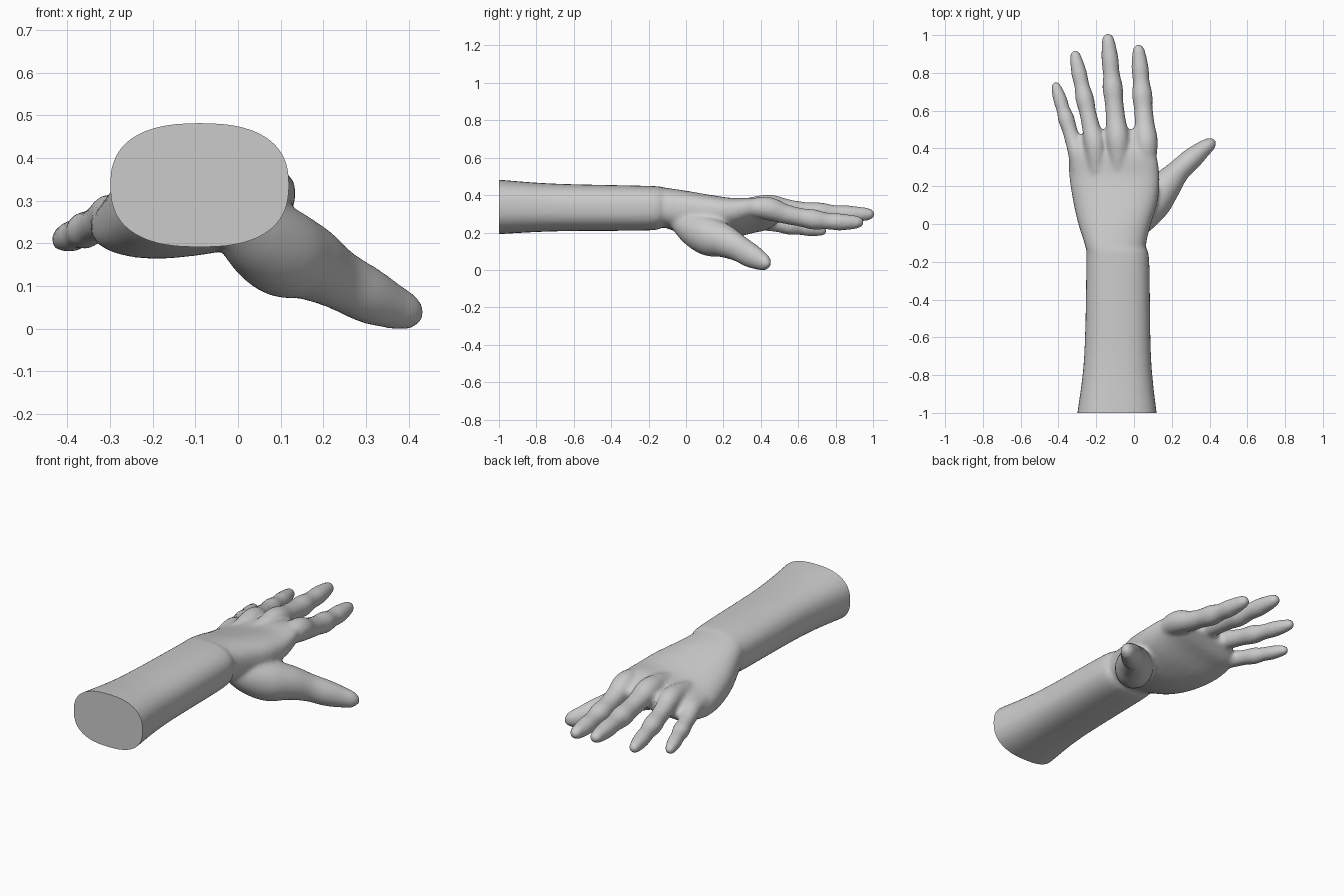
import bpy, bmesh, math
from mathutils import Vector

cube = bpy.data.objects.get("Cube")
if cube:
    bpy.data.objects.remove(cube, do_unlink=True)

skin = bpy.data.materials.new("plain grey")
skin.use_nodes = True
GREY = (0.6, 0.6, 0.6, 1)
skin.diffuse_color = GREY
skin.node_tree.nodes["Principled BSDF"].inputs["Base Color"].default_value = GREY

SIDES = 32
ANGLES = [math.tau * i / SIDES for i in range(SIDES)]


def spline(rows, steps=6):
    """Smooth a list of equal-length rows with a Catmull-Rom curve."""
    pts = [rows[0]] + list(rows) + [rows[-1]]
    out = []
    for a, b, c, d in zip(pts, pts[1:], pts[2:], pts[3:]):
        for s in range(steps):
            t = s / steps
            out.append([q + 0.5 * t * (r - p + t * (2*p - 5*q + 4*r - e + t * (3*(q - r) + e - p)))
                        for p, q, r, e in zip(a, b, c, d)])
    return out + [list(rows[-1])]


def bridge(bm, rings):
    """Skin a chain of point rings into a closed tube."""
    loops = [[bm.verts.new(p) for p in ring] for ring in rings]
    for low, high in zip(loops, loops[1:]):
        for i in range(SIDES):
            j = (i + 1) % SIDES
            bm.faces.new((low[i], low[j], high[j], high[i]))
    bm.faces.new(loops[0][::-1])
    bm.faces.new(loops[-1])


def power(v, e):
    return math.copysign(abs(v) ** e, v)


def slab(bm, rows):
    """Rows: y, left edge, right edge, bottom, top, sideways tilt."""
    rings = []
    for y, x0, x1, z0, z1, tilt in spline(rows):
        rx, rz = (x1 - x0) / 2, (z1 - z0) / 2
        ring = []
        for a in ANGLES:
            dx = rx * power(math.cos(a), 0.8)
            dz = rz * power(math.sin(a), 0.8)
            ring.append(((x0 + x1) / 2 + dx, y, (z0 + z1) / 2 + dz + tilt * dx))
        rings.append(ring)
    bridge(bm, rings)


def limb(bm, rows):
    """Rows: x, y, z, half width, half height; round tube along a path."""
    path = spline(rows)
    rings = []
    for i, (x, y, z, w, h) in enumerate(path):
        before, after = path[max(i - 1, 0)], path[min(i + 1, len(path) - 1)]
        along = (Vector(after[:3]) - Vector(before[:3])).normalized()
        side = along.cross(Vector((0, 0, 1))).normalized()
        up = side.cross(along)
        rings.append([Vector((x, y, z)) + side * w * math.cos(a) + up * h * math.sin(a)
                      for a in ANGLES])
    bridge(bm, rings)


# Relative thickness along a finger: knuckle, shaft, joint, shaft, joint, tip
FINGER = [(0, 1.15), (.2, 1), (.36, .93), (.5, 1.02), (.63, .84), (.76, .86),
          (.9, .7), (.97, .52), (1, .2)]


def finger(bm, base, tip, mid_z, radius):
    base, tip = Vector(base), Vector(tip)
    root = base + Vector((0.005, -0.18, 0.0))
    rows = [(*root, radius * .6, radius * .5)]
    for t, k in FINGER:
        p = base.lerp(tip, t)
        bend = 2 * t * (1 - t) * 2
        p.z += bend * (mid_z - (base.z + tip.z) / 2)
        rows.append((*p, radius * k, radius * k))
    limb(bm, rows)


def build(make, *calls):
    bm = bmesh.new()
    for fn, *args in calls:
        fn(bm, *args)
    bmesh.ops.recalc_face_normals(bm, faces=bm.faces)
    mesh = bpy.data.meshes.new(make)
    bm.to_mesh(mesh)
    bm.free()
    obj = bpy.data.objects.new(make, mesh)
    bpy.context.collection.objects.link(obj)
    return obj


# Forearm, wrist and palm
forearm_palm = [
    (-1.1, -.315, .135, .195, .497, 0),
    (-1, -.30, .12, .20, .491, 0),
    (-.7, -.264, .09, .215, .47, 0),
    (-.2, -.252, .081, .22, .458, 0),
    (-.12, -.258, .063, .235, .45, 0),
    (0, -.295, .09, .195, .43, .08),
    (.12, -.322, .125, .18, .405, .13),
    (.25, -.342, .135, .195, .38, .17),
    (.36, -.345, .12, .225, .375, .2),
    (.44, -.32, .1, .245, .355, .2),
    (.5, -.24, .06, .28, .335, .15),
]

# Thumb with its fleshy base
thumb = [
    (-.02, -.06, .29, .05, .05),
    (.035, .03, .235, .085, .09),
    (.1, .12, .19, .1, .105),
    (.165, .2, .165, .085, .09),
    (.235, .28, .125, .062, .072),
    (.305, .345, .087, .057, .066),
    (.36, .392, .062, .046, .054),
    (.405, .425, .046, .034, .04),
    (.43, .442, .038, .012, .014),
]

arm = build("hand_and_forearm",
            (slab, forearm_palm),
            (limb, thumb),
            (finger, (.065, .42, .34), (.022, .95, .265), .278, .053),
            (finger, (-.085, .43, .35), (-.14, 1.008, .307), .315, .053),
            (finger, (-.205, .41, .33), (-.317, .918, .26), .285, .048),
            (finger, (-.297, .36, .275), (-.42, .75, .215), .24, .043))

# Blend the parts into one skin
remesh = arm.modifiers.new("blend", 'REMESH')
remesh.mode = 'VOXEL'
remesh.voxel_size = 0.011
smooth = arm.modifiers.new("soften", 'SMOOTH')
smooth.factor = 0.5
smooth.iterations = 6
deps = bpy.context.evaluated_depsgraph_get()
blended = bpy.data.meshes.new_from_object(arm.evaluated_get(deps))
arm.modifiers.clear()

# Cut the forearm flat and close it
bm = bmesh.new()
bm.from_mesh(blended)
cut = bmesh.ops.bisect_plane(bm, geom=bm.verts[:] + bm.edges[:] + bm.faces[:],
                             plane_co=(0, -1, 0), plane_no=(0, -1, 0), clear_outer=True)
rim = [e for e in cut["geom_cut"] if isinstance(e, bmesh.types.BMEdge)]
bmesh.ops.contextual_create(bm, geom=rim)
bmesh.ops.recalc_face_normals(bm, faces=bm.faces)
lowest = min(v.co.z for v in bm.verts)
bmesh.ops.translate(bm, verts=bm.verts, vec=(0, 0, -lowest))
bm.to_mesh(blended)
bm.free()
arm.data = blended
arm.data.materials.clear()
arm.data.materials.append(skin)

bpy.ops.object.select_all(action='DESELECT')
arm.select_set(True)
bpy.context.view_layer.objects.active = arm
bpy.ops.object.shade_smooth_by_angle(angle=math.radians(40))
